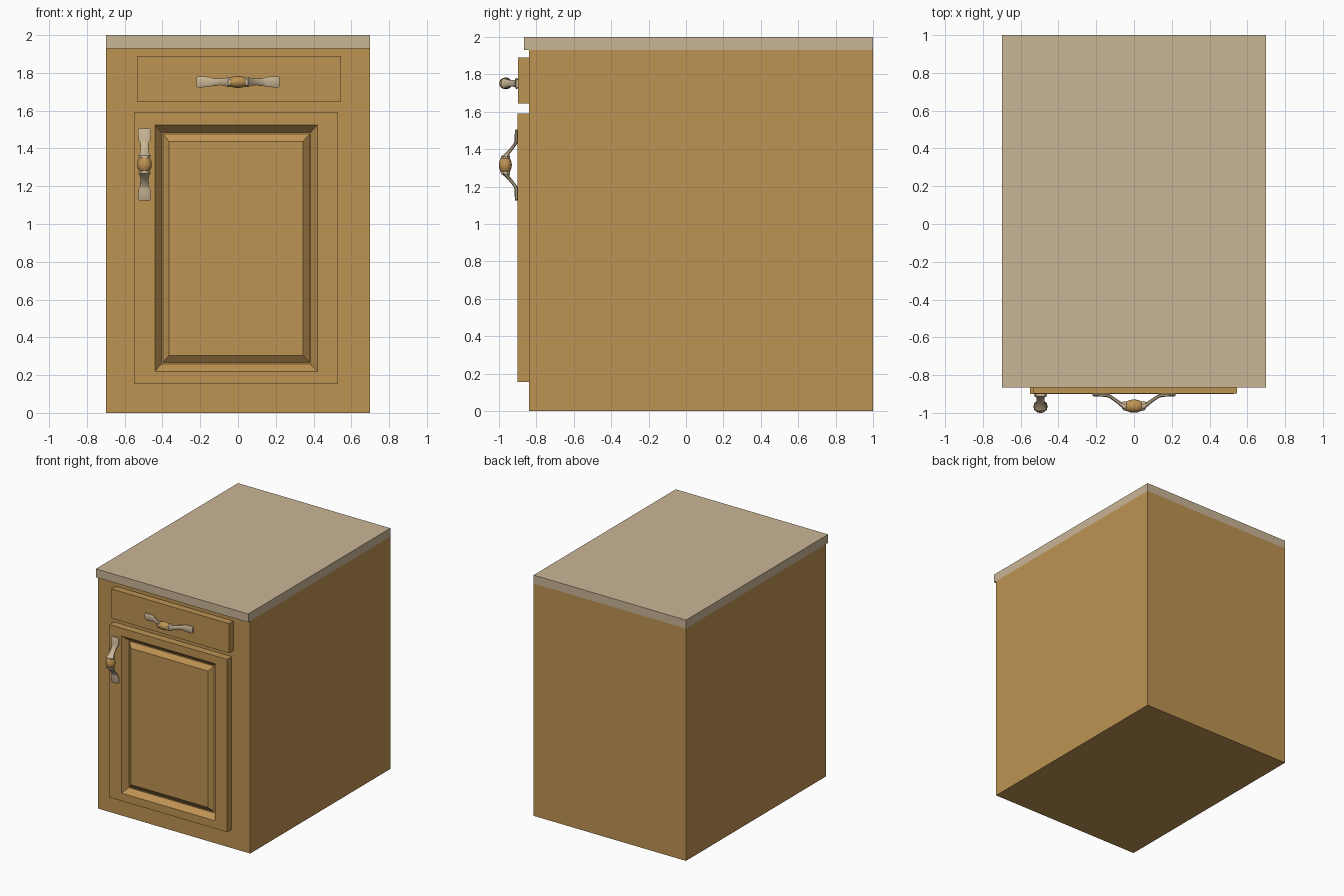
import bpy, bmesh, math
from mathutils import Vector

if "Cube" in bpy.data.objects:
    bpy.data.objects.remove(bpy.data.objects["Cube"])


def material(name, rgb):
    m = bpy.data.materials.new(name)
    m.diffuse_color = (*rgb, 1)
    m.use_nodes = True
    m.node_tree.nodes["Principled BSDF"].inputs["Base Color"].default_value = m.diffuse_color
    return m


WOOD = material("golden_wood", (0.515, 0.292, 0.086))
STONE = material("beige_stone", (0.59, 0.465, 0.305))


def loft(bm, rings):
    """Skin a list of closed point rings and cap both ends."""
    loops = [[bm.verts.new(p) for p in ring] for ring in rings]
    n = len(loops[0])
    for a, b in zip(loops, loops[1:]):
        for i in range(n):
            j = (i + 1) % n
            bm.faces.new((a[i], a[j], b[j], b[i]))
    bm.faces.new(loops[0])
    bm.faces.new(loops[-1][::-1])


def finish(bm, name, mat, smooth=None):
    bmesh.ops.recalc_face_normals(bm, faces=bm.faces)
    me = bpy.data.meshes.new(name)
    bm.to_mesh(me)
    bm.free()
    me.materials.append(mat)
    ob = bpy.data.objects.new(name, me)
    bpy.context.collection.objects.link(ob)
    if smooth:
        bpy.ops.object.select_all(action='DESELECT')
        ob.select_set(True)
        bpy.context.view_layer.objects.active = ob
        bpy.ops.object.shade_smooth_by_angle(angle=math.radians(smooth))
    return ob


def panel(name, mat, steps):
    """Stack of rectangles (x0, x1, z0, z1, y) joined from back to front."""
    bm = bmesh.new()
    loft(bm, [[(x0, y, z0), (x1, y, z0), (x1, y, z1), (x0, y, z1)]
              for x0, x1, z0, z1, y in steps])
    return finish(bm, name, mat)


# Carcass and worktop
panel("cabinet_body", WOOD, [(-0.7, 0.7, 0, 1.93, 1), (-0.7, 0.7, 0, 1.93, -0.84)])
panel("worktop", STONE, [(-0.7, 0.7, 1.93, 2, 1), (-0.7, 0.7, 1.93, 2, -0.865)])

# Drawer front
panel("drawer_front", WOOD, [(-0.535, 0.545, 1.645, 1.89, -0.84),
                             (-0.535, 0.545, 1.645, 1.89, -0.897)])

# Door with a sunken groove around a raised centre panel
panel("door", WOOD, [(-0.55, 0.53, 0.155, 1.59, -0.84),
                     (-0.55, 0.53, 0.155, 1.59, -0.90),
                     (-0.44, 0.42, 0.22, 1.525, -0.90),
                     (-0.405, 0.385, 0.258, 1.485, -0.855),
                     (-0.398, 0.378, 0.267, 1.476, -0.855),
                     (-0.365, 0.345, 0.305, 1.438, -0.885)])

# Handle arm sections: along, depth from front, half width, half thickness
ARM = [(0.220, 0.007, 0.024, 0.006), (0.212, 0.008, 0.029, 0.008),
       (0.150, 0.009, 0.027, 0.009), (0.132, 0.013, 0.019, 0.010),
       (0.095, 0.038, 0.017, 0.011), (0.066, 0.060, 0.021, 0.014),
       (0.054, 0.066, 0.027, 0.025), (0.040, 0.067, 0.025, 0.025)]
OCT = [(1, .45), (.6, 1), (-.6, 1), (-1, .45), (-1, -.45), (-.6, -1), (.6, -1), (1, -.45)]


def handle(name, origin, along, across, length, width):
    o, a, c, out = Vector(origin), Vector(along), Vector(across), Vector((0, -1, 0))
    # Two mirrored feet with sloping arms
    bm = bmesh.new()
    for side in (-1, 1):
        loft(bm, [[o + a * (side * u * length) + c * (w * p * width) + out * (d + t * q)
                   for p, q in OCT] for u, d, w, t in ARM])
    finish(bm, name + "_arms", STONE, 35)
    # Oval wooden grip, lofted along the handle
    bm = bmesh.new()
    rings = []
    for i in range(9):
        t = math.radians(-80 + 20 * i)
        r = math.cos(t)
        rings.append([o + a * (0.056 * math.sin(t) * length)
                      + c * (0.032 * r * width * math.cos(k * math.pi / 6))
                      + out * (0.067 + 0.035 * r * math.sin(k * math.pi / 6))
                      for k in range(12)])
    loft(bm, rings)
    finish(bm, name + "_grip", WOOD, 50)


handle("drawer_handle", (0, -0.897, 1.752), (1, 0, 0), (0, 0, 1), 1.0, 1.0)
handle("door_handle", (-0.495, -0.899, 1.315), (0, 0, 1), (1, 0, 0), 0.865, 1.2)
